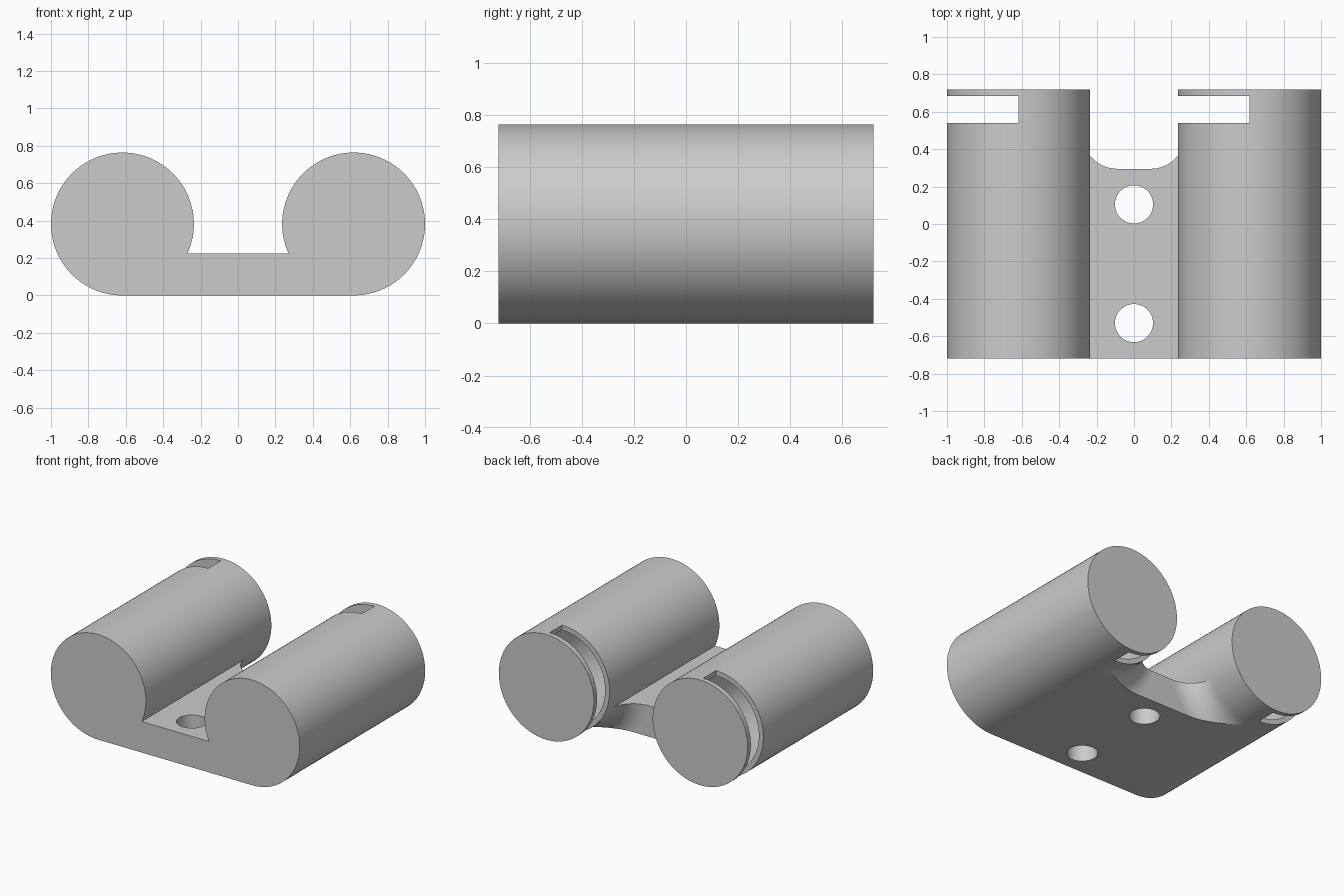
import bpy, bmesh, math
from mathutils import Matrix, Vector

cube = bpy.data.objects.get("Cube")
if cube:
    bpy.data.objects.remove(cube, do_unlink=True)

R = 0.382            # barrel radius
CX = 1 - R           # barrel centre offset
HALF = 0.72          # half length
WALL = 0.036         # barrel wall
PLATE = 0.225        # bridge thickness
REAR = 0.295         # rear edge of the bridge
FILLET = 0.17        # rear fillet around each barrel
SEG = 96

grey = bpy.data.materials.new("plain_grey")
grey.use_nodes = True
grey.diffuse_color = (0.6, 0.6, 0.6, 1)
grey.node_tree.nodes["Principled BSDF"].inputs["Base Color"].default_value = (0.6, 0.6, 0.6, 1)


def finish(bm, name):
    bmesh.ops.recalc_face_normals(bm, faces=bm.faces)
    mesh = bpy.data.meshes.new(name)
    bm.to_mesh(mesh)
    bm.free()
    mesh.materials.append(grey)
    ob = bpy.data.objects.new(name, mesh)
    bpy.context.collection.objects.link(ob)
    return ob


def box(name, lo, hi):
    bm = bmesh.new()
    lo, hi = Vector(lo), Vector(hi)
    m = Matrix.Translation((lo + hi) / 2) @ Matrix.Diagonal((*(hi - lo), 1))
    bmesh.ops.create_cube(bm, size=1, matrix=m)
    return finish(bm, name)


def rod(name, centre, radius, length, along_y=True, seg=SEG):
    bm = bmesh.new()
    m = Matrix.Translation(centre)
    if along_y:
        m = m @ Matrix.Rotation(math.pi / 2, 4, 'X')
    bmesh.ops.create_cone(bm, cap_ends=True, segments=seg, radius1=radius,
                          radius2=radius, depth=length, matrix=m)
    return finish(bm, name)


def collar(name, x):
    """Flared ring that blends the bridge's rear edge into a barrel."""
    outer = R + FILLET
    profile = [(0, 0.2), (outer, 0.2)]
    for i in range(13):
        a = math.pi / 2 * i / 12
        profile.append((outer - FILLET * math.sin(a),
                        REAR + FILLET * (1 - math.cos(a))))
    profile.append((0, REAR + FILLET))
    bm = bmesh.new()
    verts = [bm.verts.new((x + r, y, R)) for r, y in profile]
    edges = [bm.edges.new(p) for p in zip(verts, verts[1:])]
    bmesh.ops.spin(bm, geom=verts + edges, cent=(x, 0, R), axis=(0, 1, 0),
                   angle=2 * math.pi, steps=SEG)
    bmesh.ops.remove_doubles(bm, verts=bm.verts, dist=1e-5)
    return finish(bm, name)


def combine(target, tool, operation):
    mod = target.modifiers.new(operation.lower(), 'BOOLEAN')
    mod.operation = operation
    mod.solver = 'EXACT'
    mod.object = tool
    bpy.context.view_layer.objects.active = target
    bpy.ops.object.modifier_apply(modifier=mod.name)
    bpy.data.objects.remove(tool, do_unlink=True)


# Bridge plate joining the two barrels
body = box("twin_barrel_body", (-CX, -HALF, 0), (CX, REAR, PLATE))

# Barrels and the rear blends under them
for s in (-1, 1):
    x = s * CX
    combine(body, rod("barrel", (x, 0, R), R, 2 * HALF), 'UNION')
    blend = collar("rear_blend", x)
    lo, hi = sorted((s * 0.03, x))
    combine(blend, box("blend_limit", (lo, 0.22, 0), (hi, 0.6, PLATE)), 'INTERSECT')
    combine(body, blend, 'UNION')

# Hollow bores and the slots on the -x half of each barrel
for x in (-CX, CX):
    combine(body, rod("bore", (x, 0, R), R - WALL, 2 * (HALF - WALL)), 'DIFFERENCE')
    combine(body, box("slot", (x - 0.45, 0.54, -0.1), (x, HALF - WALL, 0.9)), 'DIFFERENCE')

# Screw holes through the bridge
for y in (0.105, -0.53):
    combine(body, rod("screw_hole", (0, y, 0.1), 0.102, 0.6, False, 48), 'DIFFERENCE')

# Smooth round surfaces, sharp edges
bpy.ops.object.select_all(action='DESELECT')
body.select_set(True)
bpy.context.view_layer.objects.active = body
bpy.ops.object.shade_smooth_by_angle(angle=math.radians(25))
